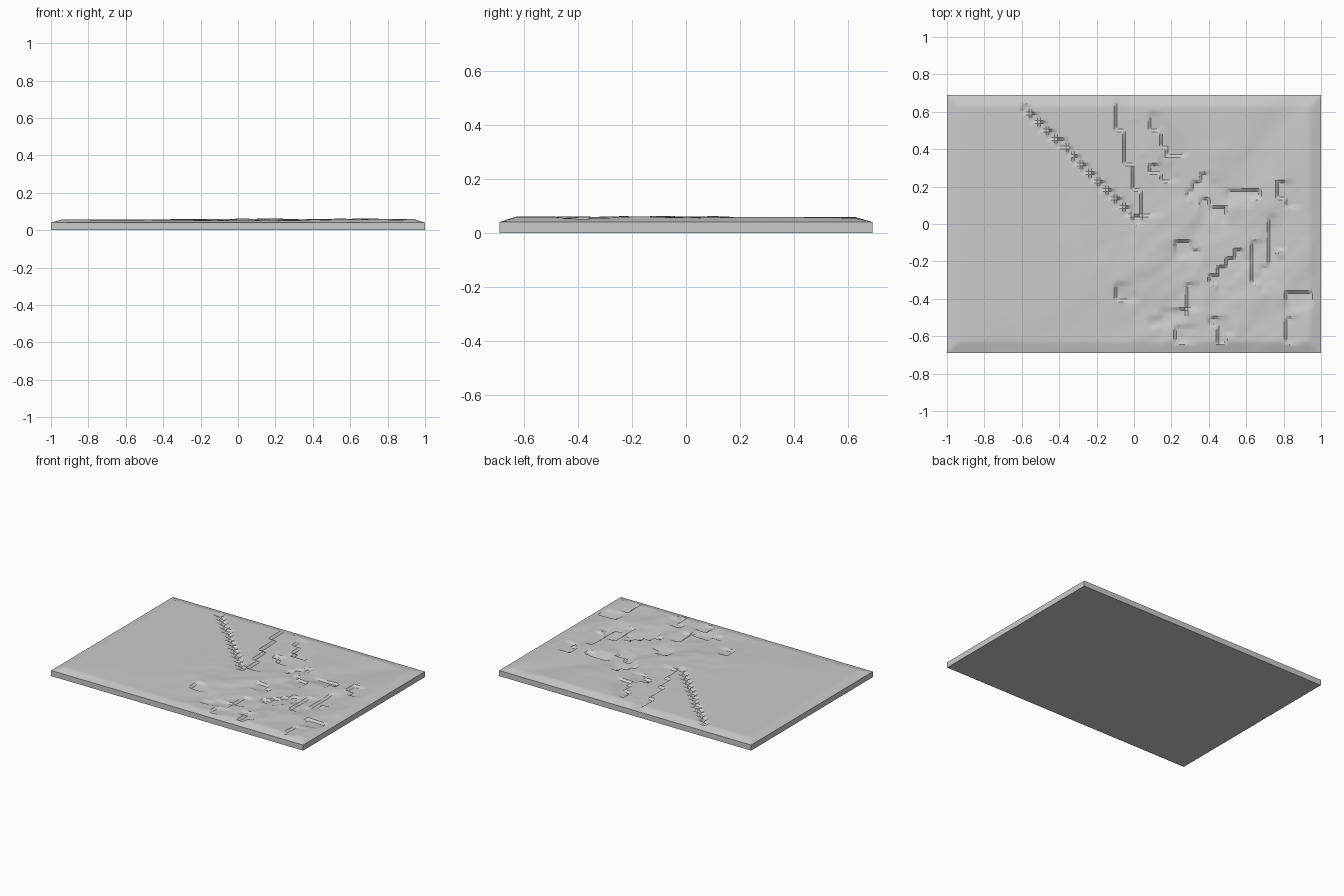
import bpy, bmesh, math
from mathutils import Vector, noise

cube = bpy.data.objects.get("Cube")
if cube:
    bpy.data.objects.remove(cube)

HALF_X, HALF_Y = 1.0, 0.69
EDGE_Z, PLATEAU_Z, TOP_Z = 0.04, 0.058, 0.065
CELL = HALF_X / 22

# Short stepped scarps: start x, start y, end x, end y
SCARPS = [
    (-.1, .62, .04, .1), (.08, .52, .22, .36), (.1, .3, .17, .2),
    (.28, .18, .36, .27), (.4, .12, .5, .08), (.55, .2, .66, .16),
    (.25, -.1, .36, -.12), (.42, -.3, .55, -.15), (.7, 0, .75, -.12),
    (.65, -.28, .75, -.15), (.1, -.5, .18, -.44), (.17, -.46, .28, -.47),
    (.27, -.33, .28, -.46), (.24, -.62, .25, -.55), (.42, -.52, .47, -.62),
    (-.1, -.36, -.06, -.44), (.62, -.1, .62, -.3), (.82, -.38, .95, -.37),
    (.78, .22, .8, .1), (.8, -.5, .8, -.63),
]
TRENCH_START, TRENCH_END = Vector((-.6, .66)), Vector((.03, 0))


def smooth(t):
    t = max(0, min(1, t))
    return t * t * (3 - 2 * t)


def snap(p):
    return Vector(((math.floor(p.x / CELL) + .5) * CELL,
                   (math.floor(p.y / CELL) + .5) * CELL))


def line_coords(p, a, b):
    """Position along a line and signed distance to its low side."""
    d = b - a
    n = Vector((d.y, -d.x)).normalized()
    if n.x - n.y < 0:
        n = -n
    return (p - a).dot(d) / d.length_squared, (p - a).dot(n)


def valley(p, a, b, width, depth):
    t, _ = line_coords(p, a, b)
    near = a + (b - a) * max(0, min(1, t))
    return depth * math.exp(-((p - near).length / width) ** 2)


def height(x, y):
    p = Vector((x, y))
    q = snap(p)
    z = PLATEAU_Z
    # Broad valleys
    z -= valley(p, Vector((.5, .2)), Vector((.9, .69)), .09, .007)
    z -= valley(p, Vector((-.7, -.69)), Vector((.1, -.5)), .13, .005)
    z -= valley(p, Vector((0, -.6)), Vector((.4, -.1)), .16, .004)
    # Rough ground, stretched along the diagonal
    rough = smooth(1.25 - math.hypot((x - .45) / .75, (y + .2) / .68))
    along, across = x + y, x - y
    z += rough * .009 * noise.noise(Vector((along * 2.5, across * 5, .3)))
    z += rough * .004 * noise.noise(Vector((along * 7, across * 11, .7)))
    # Diagonal toothed trench
    t, s = line_coords(q, TRENCH_START, TRENCH_END)
    if 0 <= t <= 1 and abs(s) < CELL * .4:
        z -= .011
    # Scarps: steep face, then a gentle rise back
    drop = 0
    for x0, y0, x1, y1 in SCARPS:
        a, b = Vector((x0, y0)), Vector((x1, y1))
        t, s = line_coords(q, a, b)
        if -.1 <= t <= 1.1 and 0 < s < .1:
            _, fine = line_coords(p, a, b)
            drop = max(drop, .014 * (1 - max(0, min(1, fine / .11))))
    z = max(EDGE_Z + .003, min(TOP_Z, z - drop))
    # Bevelled rim
    rim = min(1, (HALF_X - abs(x)) / .06, (HALF_Y - abs(y)) / .06)
    return EDGE_Z + (z - EDGE_Z) * max(0, rim)


# Terrain surface
bm = bmesh.new()
bmesh.ops.create_grid(bm, x_segments=132, y_segments=91, size=1)
for v in bm.verts:
    v.co.y *= HALF_Y
    v.co.z = height(v.co.x, v.co.y)

# Side walls and flat underside
rim_edges = [e for e in bm.edges if e.is_boundary]
walls = bmesh.ops.extrude_edge_only(bm, edges=rim_edges)["geom"]
for v in walls:
    if isinstance(v, bmesh.types.BMVert):
        v.co.z = 0
bottom = [e for e in bm.edges if e.is_boundary]
bmesh.ops.contextual_create(bm, geom=bottom)
bmesh.ops.recalc_face_normals(bm, faces=bm.faces)

mesh = bpy.data.meshes.new("terrain_slab")
bm.to_mesh(mesh)
bm.free()
slab = bpy.data.objects.new("terrain_slab", mesh)
bpy.context.collection.objects.link(slab)

# Plain grey material
grey = bpy.data.materials.new("plain_grey")
grey.use_nodes = True
colour = (.6, .6, .6, 1)
grey.diffuse_color = colour
for node in grey.node_tree.nodes:
    if node.type == "BSDF_PRINCIPLED":
        node.inputs["Base Color"].default_value = colour
mesh.materials.append(grey)

bpy.ops.object.select_all(action="DESELECT")
slab.select_set(True)
bpy.context.view_layer.objects.active = slab
bpy.ops.object.shade_smooth_by_angle(angle=math.radians(30))
